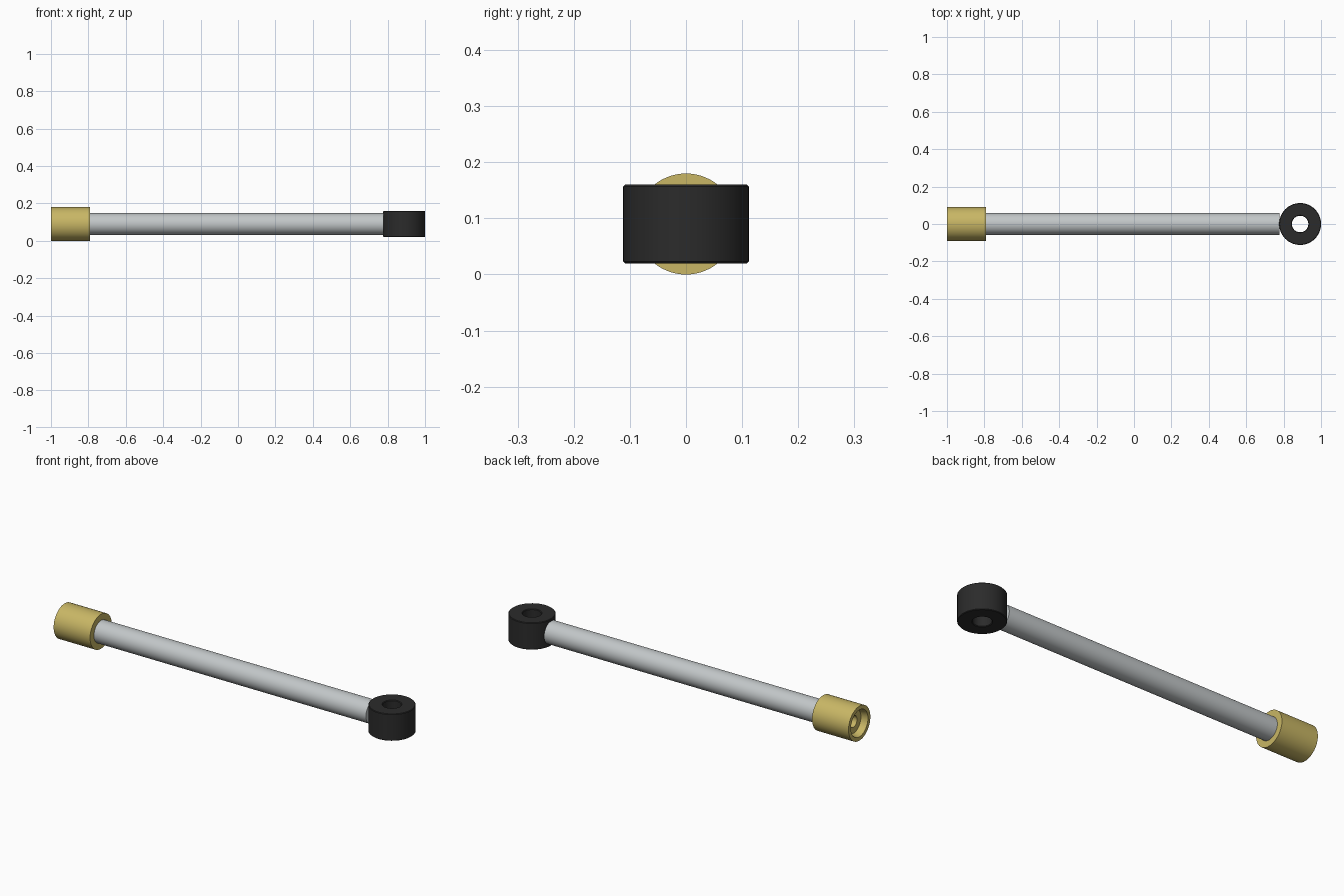
import bpy
import bmesh
from math import radians
from mathutils import Matrix, Vector

cube = bpy.data.objects.get("Cube")
if cube:
    bpy.data.objects.remove(cube)

AXIS_Z = 0.09


def material(name, rgb):
    mat = bpy.data.materials.new(name)
    mat.use_nodes = True
    color = (*rgb, 1)
    mat.diffuse_color = color
    mat.node_tree.nodes["Principled BSDF"].inputs["Base Color"].default_value = color
    return mat


def lathe(name, profile, mat, matrix, closed=False, steps=64):
    """Spin a (radius, height) profile about the local z axis."""
    bm = bmesh.new()
    verts = [bm.verts.new((r, 0, h)) for r, h in profile]
    edges = [bm.edges.new(pair) for pair in zip(verts, verts[1:])]
    if closed:
        edges.append(bm.edges.new((verts[-1], verts[0])))
    bmesh.ops.spin(bm, geom=verts + edges, axis=(0, 0, 1), cent=(0, 0, 0),
                   angle=radians(360), steps=steps, use_duplicate=False)
    bmesh.ops.remove_doubles(bm, verts=bm.verts, dist=0.0001)
    bmesh.ops.recalc_face_normals(bm, faces=bm.faces)
    bmesh.ops.transform(bm, matrix=matrix, verts=bm.verts)
    mesh = bpy.data.meshes.new(name)
    bm.to_mesh(mesh)
    bm.free()
    mesh.materials.append(mat)
    obj = bpy.data.objects.new(name, mesh)
    bpy.context.collection.objects.link(obj)
    bpy.ops.object.select_all(action="DESELECT")
    obj.select_set(True)
    bpy.context.view_layer.objects.active = obj
    bpy.ops.object.shade_smooth_by_angle(angle=radians(30))
    return obj


brass = material("brass", (0.58, 0.47, 0.13))
steel = material("steel", (0.54, 0.57, 0.58))
rubber = material("black rubber", (0.024, 0.024, 0.024))

# Profiles run along x for the rod and cap
along_x = Matrix.Translation(Vector((0, 0, AXIS_Z))) @ Matrix.Rotation(radians(90), 4, "Y")

# Straight steel rod
lathe("rod", [(0, -0.80), (0.058, -0.80), (0.058, 0.778), (0, 0.778)], steel, along_x)

# Brass end cap with a stepped socket in its open end
lathe("end_cap", [(0, -0.79), (0.09, -0.79), (0.09, -1), (0.07, -1),
                  (0.062, -0.965), (0.03, -0.965), (0.03, -0.90), (0, -0.90)],
      brass, along_x)

# Upright ring bushing with softened rims
R, BORE, H, B = 0.112, 0.044, 0.07, 0.003
ring = [(BORE, -H + B), (BORE + B, -H), (R - B, -H), (R, -H + B),
        (R, H - B), (R - B, H), (BORE + B, H), (BORE, H - B)]
lathe("ring_bushing", ring, rubber,
      Matrix.Translation(Vector((0.888, 0, AXIS_Z))), closed=True)
